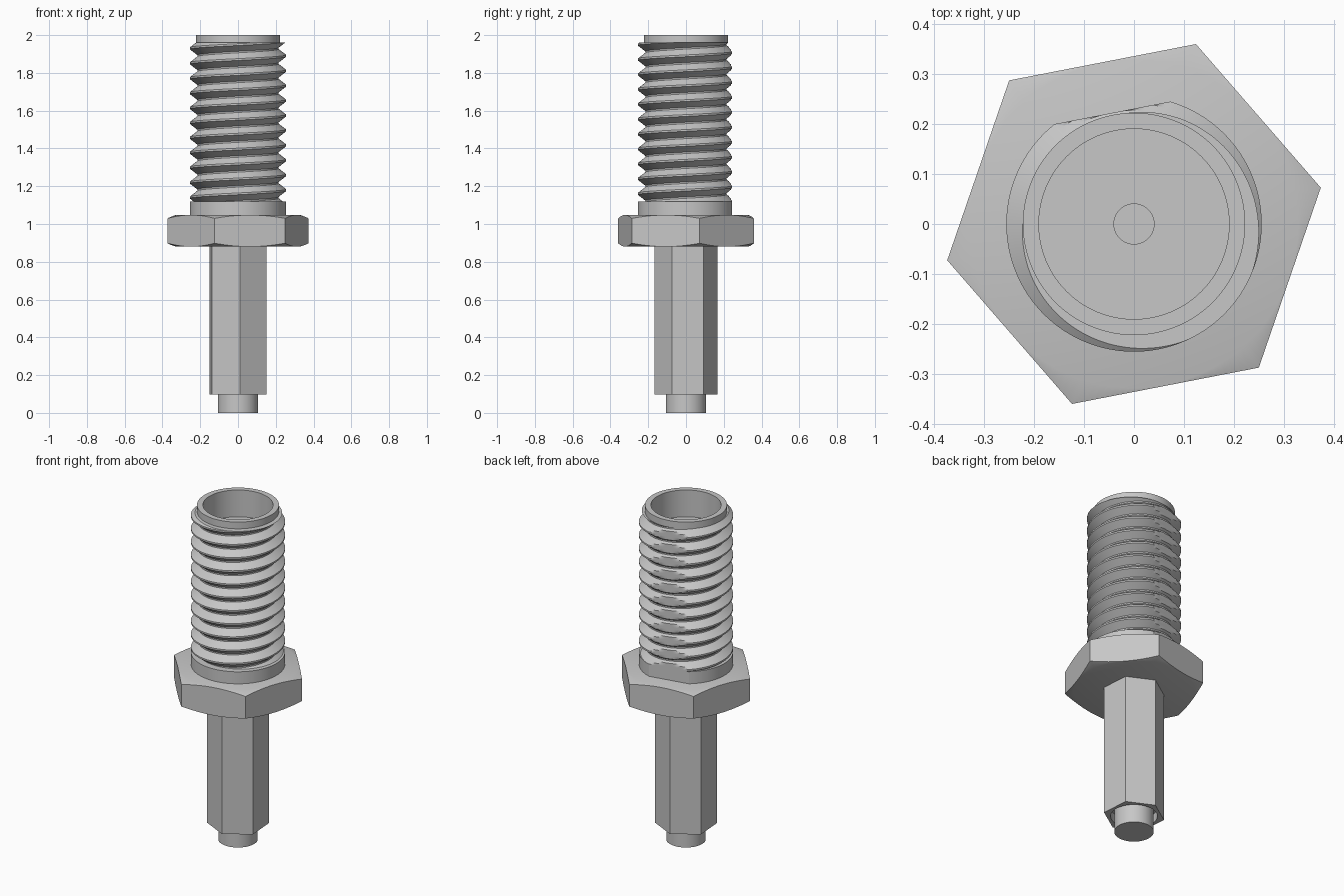
import bpy
import bmesh
from math import cos, sin, pi, radians

cube = bpy.data.objects.get("Cube")
if cube:
    bpy.data.objects.remove(cube, do_unlink=True)

metal = bpy.data.materials.new("grey_metal")
metal.use_nodes = True
GREY = (0.57, 0.57, 0.57, 1)
metal.diffuse_color = GREY
metal.node_tree.nodes["Principled BSDF"].inputs["Base Color"].default_value = GREY

SEGMENTS = 144


def turned(name, column, phase=0.0):
    """Sweep the (radius, height) column given for each angle round the z axis."""
    bm = bmesh.new()
    grid = []
    for i in range(SEGMENTS + 1):
        a = phase + 2 * pi * i / SEGMENTS
        grid.append([bm.verts.new((r * cos(a), r * sin(a), z)) for r, z in column(a)])
    for left, right in zip(grid, grid[1:]):
        for j in range(len(left) - 1):
            bm.faces.new((left[j], right[j], right[j + 1], left[j + 1]))
    bmesh.ops.remove_doubles(bm, verts=bm.verts, dist=1e-5)
    mesh = bpy.data.meshes.new(name)
    bm.to_mesh(mesh)
    bm.free()
    mesh.materials.append(metal)
    mesh.shade_smooth()
    mesh.set_sharp_from_angle(angle=radians(20))
    obj = bpy.data.objects.new(name, mesh)
    bpy.context.collection.objects.link(obj)
    return obj


def hex_radius(a, phase, corner):
    """Distance from the axis to a hexagon's side at angle a."""
    return corner * cos(pi / 6) / cos((a - phase) % (pi / 3) - pi / 6)


# Solder pin at the bottom
turned("bottom_pin", lambda a: [(0, 0), (0.107, 0), (0.107, 0.2)])

# Hexagonal shank with a shallow round recess round the pin
SHANK_PHASE = radians(34)


def shank(a):
    r = hex_radius(a, SHANK_PHASE, 0.167)
    return [(0.1, 0.15), (0.127, 0.15), (0.127, 0.097), (r, 0.097), (r, 0.885)]


turned("hex_shank", shank, SHANK_PHASE)

# Hexagonal flange, corners chamfered above and below
NUT_PHASE = radians(11)


def flange(a):
    r = hex_radius(a, NUT_PHASE, 0.38)
    drop = 0.35 * (r - 0.328)
    return [(0, 0.88), (0.328, 0.88), (r, 0.88 + drop),
            (r, 1.048 - drop), (0.328, 1.048), (0, 1.048)]


turned("hex_flange", flange, NUT_PHASE)

# Keying flat along one side of the collar and thread
MAJOR = 0.255
FLAT_ANGLE = NUT_PHASE + pi / 2
FLAT_DISTANCE = MAJOR * cos(radians(27.5))


def flattened(r, a):
    c = cos(a - FLAT_ANGLE)
    return min(r, FLAT_DISTANCE / c) if c > 0.5 else r


def collar(a):
    r = flattened(MAJOR, a)
    return [(r, 1.04), (r, 1.12), (0.15, 1.12)]


turned("collar", collar, NUT_PHASE)

# Right-handed thread, its rows following the helix and trimmed at both ends
PITCH, DEPTH = 0.079, 0.04
BOTTOM, TOP = 1.12, 1.96
ROWS = (0.06, 0.2, 0.33, 0.45, 0.55, 0.67, 0.8, 0.94)


def thread(a):
    crest = 1.93 + PITCH * (a - pi) / (2 * pi)
    column = []
    for turn in range(-13, 3):
        for row in ROWS:
            z = min(max(crest + PITCH * (turn + row), BOTTOM), TOP)
            u = ((z - crest) / PITCH) % 1
            slope = (min(u, 1 - u) - 0.06) / 0.39
            r = MAJOR - DEPTH * min(max(slope, 0), 1)
            column.append((flattened(r, a), z))
    return column + [(0.195, TOP)]


turned("thread", thread, NUT_PHASE)

# Rim, bore, insulator floor and centre contact hole
turned("rim_and_bore", lambda a: [
    (0.195, 1.96), (0.222, 1.96), (0.222, 2.0), (0.19, 2.0),
    (0.19, 1.84), (0.04, 1.84), (0.04, 1.79), (0, 1.79)])
